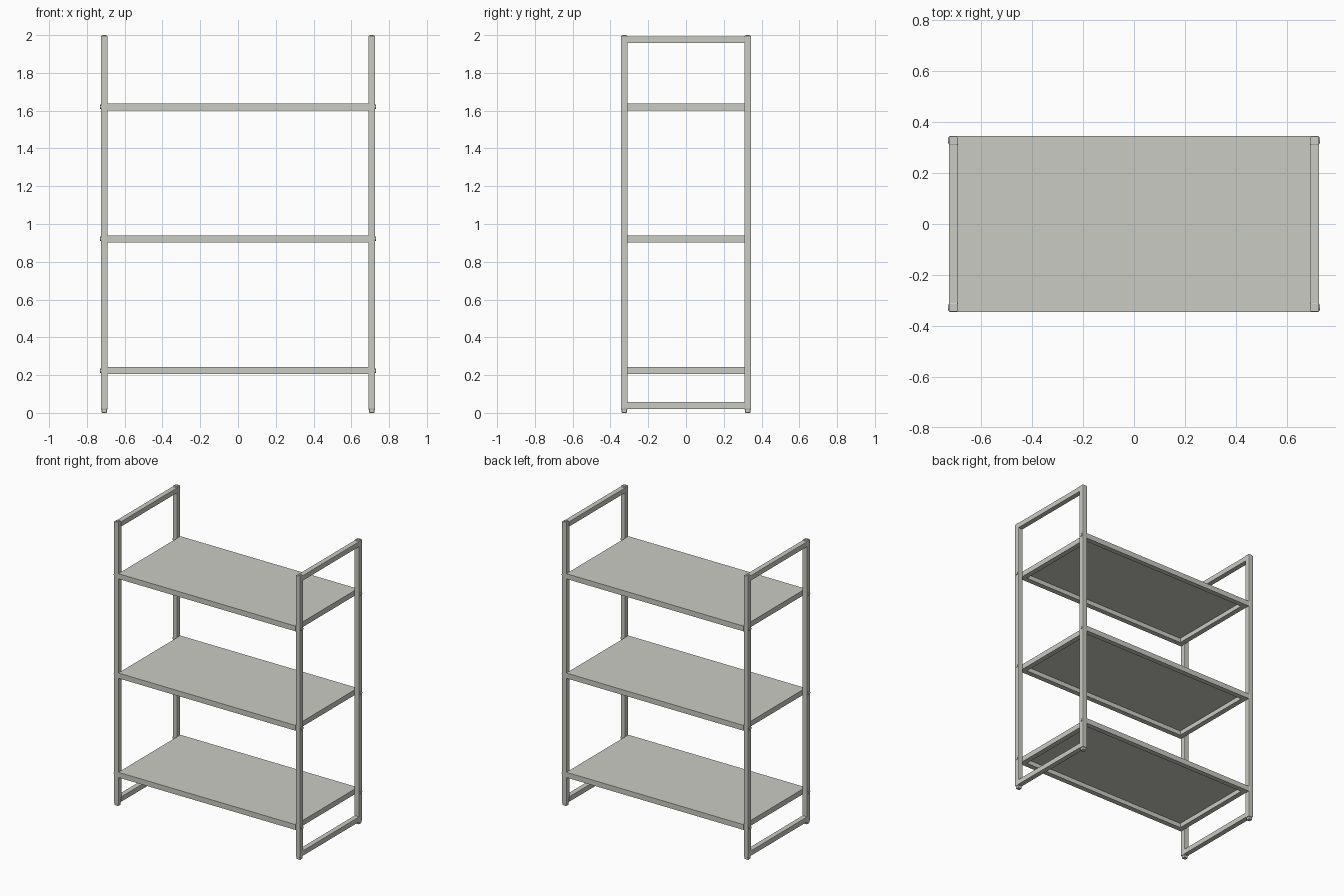
import bpy, bmesh
from mathutils import Matrix

if "Cube" in bpy.data.objects:
    bpy.data.objects.remove(bpy.data.objects["Cube"])

grey = bpy.data.materials.new("warm light grey")
grey.diffuse_color = (0.6, 0.6, 0.55, 1)
grey.use_nodes = True
grey.node_tree.nodes["Principled BSDF"].inputs["Base Color"].default_value = grey.diffuse_color


def finish(bm, name):
    me = bpy.data.meshes.new(name)
    bm.to_mesh(me)
    bm.free()
    me.materials.append(grey)
    ob = bpy.data.objects.new(name, me)
    bpy.context.collection.objects.link(ob)
    return ob


def box(name, x, y, z, bevel=0.0):
    """Box from (min, max) ranges, optionally with softened edges."""
    bm = bmesh.new()
    bmesh.ops.create_cube(bm, size=1)
    for v in bm.verts:
        for i, (a, b) in enumerate((x, y, z)):
            v.co[i] = (a + b) / 2 + v.co[i] * (b - a)
    if bevel:
        bmesh.ops.bevel(bm, geom=bm.edges[:], offset=bevel, segments=2,
                        profile=0.5, affect='EDGES')
    return finish(bm, name)


def span(side, a, b):
    return tuple(sorted((side * a, side * b)))


def bolt(name, sx, y, z):
    bm = bmesh.new()
    bmesh.ops.create_cone(bm, cap_ends=True, segments=16, radius1=0.012,
                          radius2=0.012, depth=0.008)
    bm.transform(Matrix.Translation((sx * 0.726, y, z)) @ Matrix.Rotation(1.5707963, 4, 'Y'))
    finish(bm, name)


XI, XO = 0.69, 0.726      # end frame tube, inner and outer x
YI, YO = 0.309, 0.345     # post tube, inner and outer y
SHELVES = (0.205, 0.903, 1.602)
H = 0.037                 # shelf depth

# End frames: posts, feet, top caps, cross rails and bolts
for sx in (-1, 1):
    for sy in (-1, 1):
        box("post", span(sx, XI, XO), span(sy, YI, YO), (0.018, 1.997), 0.004)
        box("foot", span(sx, XI + 0.004, XO - 0.004), span(sy, YI + 0.004, YO - 0.004), (0, 0.02), 0.003)
        box("post_cap", span(sx, 0.698, 0.718), span(sy, 0.317, 0.337), (1.99, 2.0))
        for z in SHELVES:
            bolt("shelf_bolt", sx, sy * 0.327, z + H / 2)
    box("top_rail", span(sx, XI, XO), (-YI - 0.003, YI + 0.003), (1.957, 1.993), 0.002)
    box("bottom_rail", span(sx, XI, XO), (-YI - 0.003, YI + 0.003), (0.021, 0.057), 0.002)

# Shelves: thin panel on a rectangular tube frame
for z in SHELVES:
    box("shelf_panel", (-XI, XI), (-YO, YO), (z + H - 0.006, z + H))
    for s in (-1, 1):
        box("shelf_long_rail", (-XI, XI), span(s, YI, YO), (z, z + H - 0.006))
        box("shelf_side_rail", span(s, XI - 0.036, XI), (-YI, YI), (z, z + H - 0.006))
